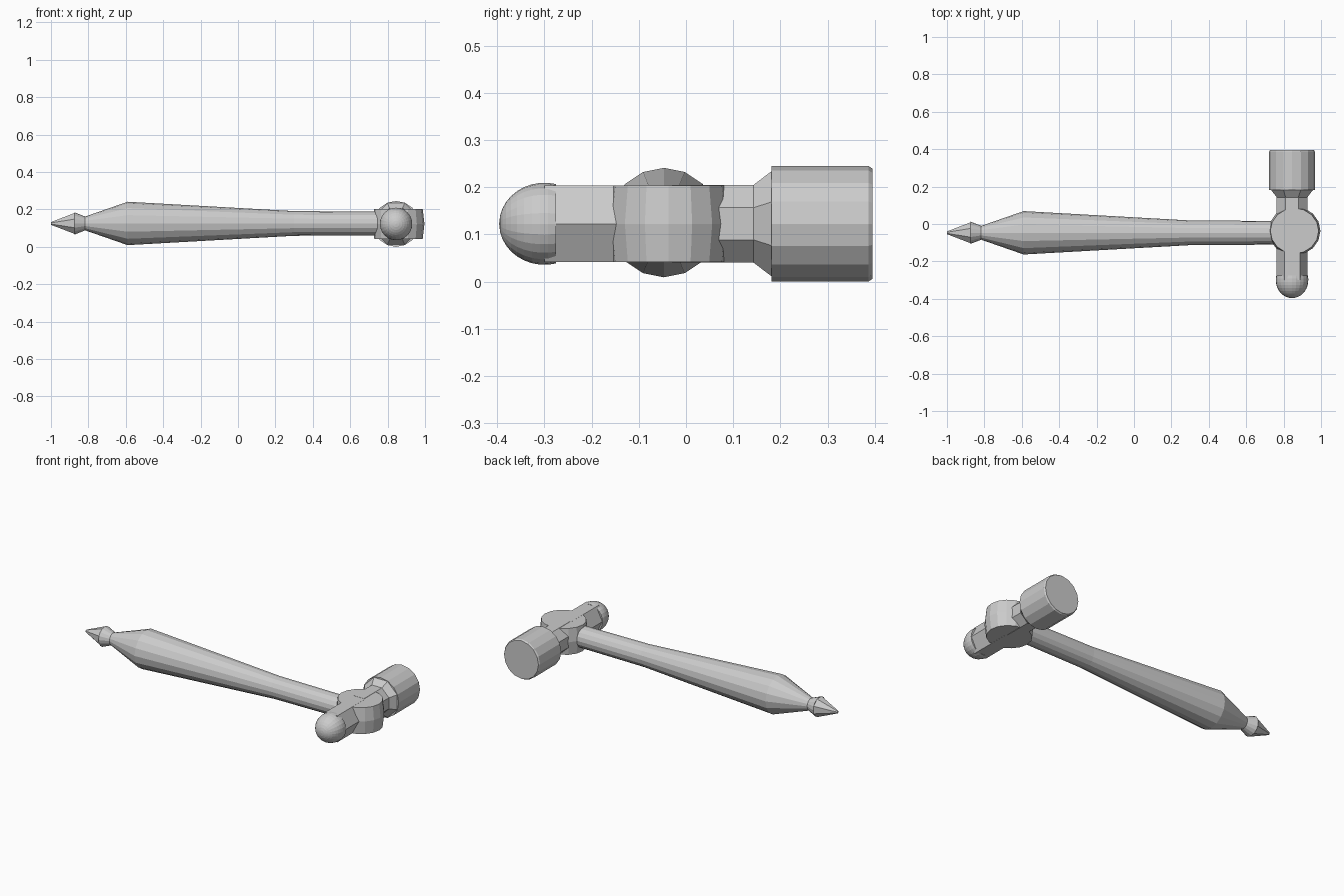
import bpy, bmesh, math
from mathutils import Vector

if "Cube" in bpy.data.objects:
    bpy.data.objects.remove(bpy.data.objects["Cube"])

grey = bpy.data.materials.new("plain grey")
grey.use_nodes = True
colour = (0.6, 0.6, 0.6, 1)
grey.diffuse_color = colour
grey.node_tree.nodes["Principled BSDF"].inputs["Base Color"].default_value = colour

MID_Z = 0.1225
HEAD_X = 0.845
HANDLE_Y = -0.047


def loft(name, axis, centre, profile, sides=16, turn=0.0, stretch=1.0):
    """Faceted solid from (position, radius) rings along an axis; turn is in half-facets."""
    bm = bmesh.new()
    rings = []
    for pos, radius in profile:
        ring = []
        for i in range(sides):
            a = math.tau * (i + turn / 2) / sides
            u, v = radius * math.cos(a) * stretch, radius * math.sin(a)
            local = {"X": (pos, u, v), "Y": (u, pos, v), "Z": (u, v, pos)}[axis]
            ring.append(bm.verts.new(Vector(centre) + Vector(local)))
        rings.append(ring)
    for low, high in zip(rings, rings[1:]):
        for i in range(sides):
            j = (i + 1) % sides
            bm.faces.new((low[i], low[j], high[j], high[i]))
    bm.faces.new(rings[0])
    bm.faces.new(rings[-1])
    bmesh.ops.recalc_face_normals(bm, faces=bm.faces)
    mesh = bpy.data.meshes.new(name)
    bm.to_mesh(mesh)
    bm.free()
    mesh.materials.append(grey)
    obj = bpy.data.objects.new(name, mesh)
    bpy.context.collection.objects.link(obj)
    return obj


# Handle: long swelling grip, with a flared collar and pointed tip at the end
handle_centre = (0, HANDLE_Y, 0.125)
loft("handle", "X", handle_centre,
     [(-0.82, 0.036), (-0.59, 0.116), (0.3, 0.066), (0.8, 0.063)])
loft("end_collar", "X", handle_centre, [(-0.875, 0.06), (-0.815, 0.036)])
loft("end_tip", "X", handle_centre, [(-1.0, 0.008), (-0.875, 0.06)], sides=8, turn=1)

# Barrel-shaped hub where the handle enters the head
loft("hub", "Z", (0.858, -0.037, MID_Z),
     [(-0.081, 0.122), (0, 0.131), (0.081, 0.122)], stretch=1.06)

# Striking end: octagonal neck that flares into a large drum
head_centre = (HEAD_X, 0, MID_Z)
loft("striking_neck", "Y", head_centre,
     [(-0.03, 0.089), (0.143, 0.089), (0.183, 0.122)], sides=8, turn=1)
loft("striking_drum", "Y", head_centre,
     [(0.181, 0.1225), (0.387, 0.1225), (0.395, 0.117)])

# Rounded end: six-sided neck with a faceted dome
loft("ball_neck", "Y", head_centre, [(-0.3, 0.094), (-0.03, 0.094)], sides=6, stretch=0.88)
dome = []
for step in range(11):
    a = math.radians(-89 + step * 10.4)
    dome.append((-0.3 + 0.096 * math.sin(a), 0.087 * math.cos(a)))
loft("ball_end", "Y", head_centre, dome, sides=24)
